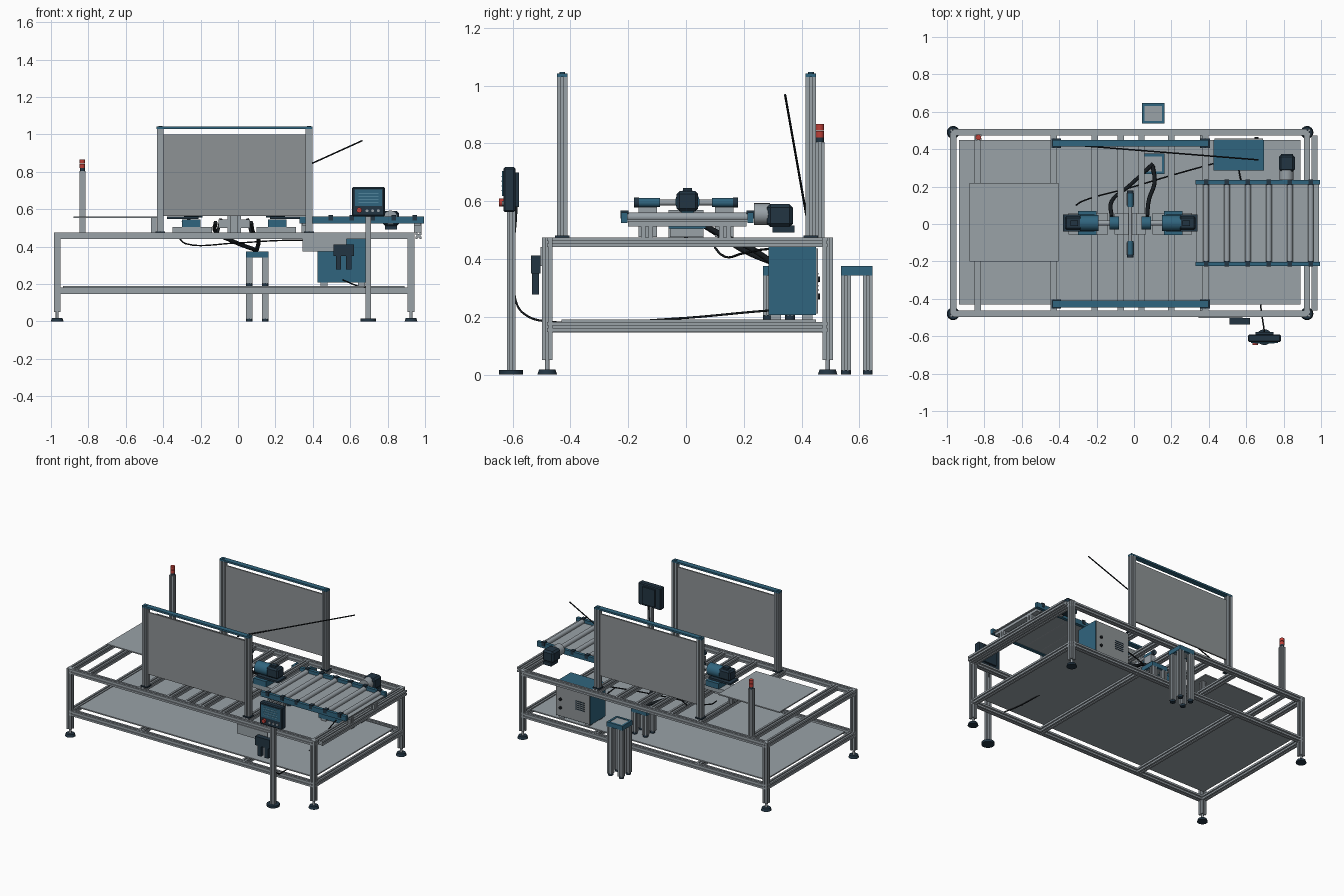
import bpy, bmesh
from math import pi
from mathutils import Vector, Matrix

cube = bpy.data.objects.get("Cube")
if cube:
    bpy.data.objects.remove(cube, do_unlink=True)


def material(name, r, g, b):
    m = bpy.data.materials.new(name)
    m.use_nodes = True
    m.diffuse_color = (r, g, b, 1)
    m.node_tree.nodes["Principled BSDF"].inputs["Base Color"].default_value = (r, g, b, 1)
    return m


METAL = material("aluminium grey", 0.32, 0.36, 0.39)
PANEL = material("panel grey", 0.27, 0.29, 0.30)
BLUE = material("machine blue", 0.03, 0.13, 0.21)
NAVY = material("dark navy", 0.016, 0.035, 0.055)
BLACK = material("cable black", 0.008, 0.011, 0.014)
RED = material("signal red", 0.5, 0.05, 0.04)
PALE = material("display blue", 0.16, 0.36, 0.48)


def finish(name, bm, mat, smooth=False):
    bmesh.ops.recalc_face_normals(bm, faces=bm.faces)
    for f in bm.faces:
        f.smooth = smooth and len(f.verts) == 4
    me = bpy.data.meshes.new(name)
    bm.to_mesh(me)
    bm.free()
    me.materials.append(mat)
    ob = bpy.data.objects.new(name, me)
    bpy.context.collection.objects.link(ob)
    return ob


def box(name, x, y, z, mat, bevel=0):
    """Box from three (low, high) ranges."""
    bm = bmesh.new()
    bmesh.ops.create_cube(bm, size=1)
    for v in bm.verts:
        v.co = [r[0] + (c + 0.5) * (r[1] - r[0]) for r, c in zip((x, y, z), v.co)]
    if bevel:
        bmesh.ops.bevel(bm, geom=bm.edges[:], offset=bevel, segments=1, affect='EDGES')
    return finish(name, bm, mat)


def placement(a, b):
    a, b = Vector(a), Vector(b)
    d = b - a
    return Matrix.Translation((a + b) / 2) @ d.to_track_quat('Z', 'Y').to_matrix().to_4x4(), d.length


def rod(name, a, b, r, mat, sides=20, r2=None):
    """Cylinder or cone between two points."""
    m, length = placement(a, b)
    bm = bmesh.new()
    bmesh.ops.create_cone(bm, cap_ends=True, segments=sides, radius1=r,
                          radius2=r if r2 is None else r2, depth=length, matrix=m)
    return finish(name, bm, mat, True)


def bar(name, a, b, w=0.034, mat=METAL):
    """Square extrusion with a slot along each side."""
    m, length = placement(a, b)
    h, s, d = w / 2, w * 0.12, w * 0.2
    side = [(h, -h), (h, -s), (h - d, -s), (h - d, s), (h, s)]
    bm = bmesh.new()
    ring = []
    for k in range(4):
        turn = Matrix.Rotation(k * pi / 2, 3, 'Z')
        ring += [bm.verts.new(turn @ Vector((px, py, -length / 2))) for px, py in side]
    base = bm.faces.new(ring)
    ext = bmesh.ops.extrude_face_region(bm, geom=[base], use_keep_orig=True)
    top = [g for g in ext["geom"] if isinstance(g, bmesh.types.BMVert)]
    bmesh.ops.translate(bm, verts=top, vec=(0, 0, length))
    bm.transform(m)
    return finish(name, bm, mat)


def cable(name, points, r, mat=BLACK):
    cu = bpy.data.curves.new(name, 'CURVE')
    cu.dimensions = '3D'
    cu.bevel_depth, cu.bevel_resolution, cu.use_fill_caps = r, 1, True
    sp = cu.splines.new('BEZIER')
    sp.resolution_u = 6
    sp.bezier_points.add(len(points) - 1)
    for bp, p in zip(sp.bezier_points, points):
        bp.co = p
        bp.handle_left_type = bp.handle_right_type = 'AUTO'
    tmp = bpy.data.objects.new(name + "_path", cu)
    bpy.context.collection.objects.link(tmp)
    me = bpy.data.meshes.new_from_object(tmp)
    bpy.data.objects.remove(tmp, do_unlink=True)
    me.materials.clear()
    me.materials.append(mat)
    bpy.context.collection.objects.link(bpy.data.objects.new(name, me))


# Table frame: legs, levelling feet, rails and cross bars
X0, X1, Y0, Y1 = -0.967, 0.925, -0.48, 0.49
for x in (X0, X1):
    for y in (Y0, Y1):
        bar("table_leg", (x, y, 0.05), (x, y, 0.475), 0.036)
        rod("levelling_screw", (x, y, 0.012), (x, y, 0.05), 0.008, METAL, 12)
        rod("levelling_foot", (x, y, 0), (x, y, 0.018), 0.034, NAVY, 24, 0.028)
for z in (0.165, 0.458):
    for y in (Y0, Y1):
        bar("long_rail", (X0, y, z), (X1, y, z))
    for x in (X0, X1):
        bar("end_rail", (x, Y0, z), (x, Y1, z))
for x in (-0.835, -0.43, -0.21, -0.07, 0.04, 0.2, 0.38, 0.965):
    bar("upper_cross_bar", (x, Y0 + 0.017, 0.458), (x, Y1 - 0.017, 0.458))
for x in (-0.43, 0.37):
    bar("lower_cross_bar", (x, Y0, 0.163), (x, Y1, 0.163))
box("lower_shelf", (-0.935, 0.89), (-0.43, 0.45), (0.182, 0.19), METAL)

# Two guard screens
for y in (-0.428, 0.432):
    for x in (-0.415, 0.38):
        bar("screen_post", (x, y, 0.476), (x, y, 1.03), 0.036)
        box("post_foot", (x - 0.026, x + 0.026), (y - 0.025, y + 0.025), (0.475, 0.482), NAVY)
    box("screen_panel", (-0.4, 0.365), (y - 0.005, y + 0.005), (0.565, 1.0), PANEL)
    box("screen_top_rail", (-0.435, 0.398), (y - 0.018, y + 0.018), (1.03, 1.042), BLUE)
    for x in (-0.415, 0.38):
        rod("rail_cap", (x, y, 1.04), (x, y, 1.046), 0.01, BLUE)

# Feed plate and signal tower
box("feed_plate", (-0.88, -0.405), (-0.2, 0.22), (0.552, 0.56), METAL)
for y in (-0.14, 0.14):
    bar("feed_plate_post", (-0.45, y, 0.475), (-0.45, y, 0.552), 0.03)
bar("signal_post", (-0.832, 0.463, 0.475), (-0.832, 0.463, 0.805), 0.032)
rod("signal_base", (-0.832, 0.463, 0.805), (-0.832, 0.463, 0.82), 0.014, NAVY)
for z in (0.82, 0.845):
    rod("signal_lamp", (-0.832, 0.463, z), (-0.832, 0.463, z + 0.022), 0.015, RED)

# Roller conveyor
for y in (-0.213, 0.223):
    box("conveyor_side", (0.33, 0.995), (y - 0.011, y + 0.011), (0.525, 0.56), BLUE)
box("conveyor_bed", (0.335, 0.99), (-0.205, 0.215), (0.53, 0.537), METAL)
for i in range(6):
    x = 0.385 + i * 0.112
    rod("conveyor_roller", (x, -0.202, 0.545), (x, 0.212, 0.545), 0.016, METAL)
    for y in (-0.213, 0.223):
        box("roller_bearing", (x - 0.012, x + 0.012), (y - 0.014, y + 0.014), (0.54, 0.568), NAVY)
for x in (0.36, 0.96):
    for y in (-0.135, 0.135):
        bar("conveyor_leg", (x, y, 0.475), (x, y, 0.53), 0.04)
    box("conveyor_tie", (x - 0.018, x + 0.018), (-0.2, 0.21), (0.512, 0.53), METAL)
rod("gearbox", (0.815, 0.235, 0.555), (0.815, 0.29, 0.555), 0.038, METAL)
box("conveyor_motor", (0.775, 0.86), (0.28, 0.37), (0.51, 0.59), NAVY, 0.012)
box("motor_terminal_box", (0.785, 0.85), (0.3, 0.375), (0.492, 0.515), NAVY)

# Central clamping station, mirrored about its own centre
C = -0.02
box("station_column", (C - 0.035, C + 0.035), (-0.06, 0.06), (0.475, 0.57), METAL)
box("station_crosshead", (C - 0.085, C + 0.085), (-0.055, 0.055), (0.5, 0.545), METAL)
rod("cross_spindle", (C, -0.17, 0.595), (C, 0.18, 0.595), 0.01, METAL)
for s in (-1, 1):
    def span(a, b):
        return tuple(sorted((C + s * a, C + s * b)))

    def axial(name, a, b, r, mat):
        rod(name, (C + s * a, 0.005, 0.598), (C + s * b, 0.005, 0.598), r, mat, 28)

    rod("spindle_cylinder", (C, s * 0.09, 0.595), (C, s * 0.165, 0.595), 0.016, BLUE)
    rod("spindle_cap", (C, s * 0.163, 0.595), (C, s * 0.18, 0.595), 0.017, NAVY)
    box("spindle_bracket", (C - 0.02, C + 0.02), tuple(sorted((s * 0.1, s * 0.165))), (0.476, 0.58), METAL)
    box("slide_base", span(0.12, 0.33), (-0.055, 0.06), (0.476, 0.506), METAL)
    box("slide_carriage", span(0.18, 0.28), (-0.06, 0.07), (0.506, 0.545), BLUE)
    box("motor_mount", span(0.19, 0.36), (-0.04, 0.05), (0.547, 0.56), NAVY)
    axial("drive_housing", 0.17, 0.27, 0.042, BLUE)
    box("drive_motor", span(0.26, 0.35), (-0.032, 0.042), (0.565, 0.635), NAVY, 0.01)
    box("drive_plug", span(0.28, 0.32), (-0.01, 0.02), (0.63, 0.646), NAVY)
    axial("drive_shaft", 0.1, 0.18, 0.014, METAL)
    axial("clamp_chuck", 0.06, 0.11, 0.035, BLUE)
    rod("column_brace", (C + s * 0.09, 0, 0.476), (C + s * 0.07, 0, 0.55), 0.008, BLACK)

# Electrical cabinet with its vented door
box("cabinet", (0.425, 0.695), (0.285, 0.45), (0.207, 0.442), BLUE)
box("cabinet_door", (0.43, 0.69), (0.45, 0.456), (0.212, 0.437), PANEL)
for i in range(5):
    z = 0.29 + i * 0.014
    box("door_vent", (0.47, 0.54), (0.455, 0.458), (z, z + 0.006), NAVY)
for z in (0.27, 0.33):
    rod("door_knob", (0.655, 0.455, z), (0.655, 0.464, z), 0.01, BLACK, 12)
for x in (0.46, 0.66):
    for y in (0.31, 0.42):
        box("cabinet_foot", (x - 0.018, x + 0.018), (y - 0.018, y + 0.018), (0.19, 0.207), METAL)


# Hollow topped stands, one behind the table and one on the shelf
def stand(y, floor):
    x = 0.103
    for dx in (-0.042, 0.042):
        for dy in (-0.038, 0.038):
            bar("stand_leg", (x + dx, y + dy, floor + 0.014), (x + dx, y + dy, 0.345), 0.034)
            rod("stand_foot", (x + dx, y + dy, floor), (x + dx, y + dy, floor + 0.016), 0.017, NAVY, 12)
        box("stand_rim_side", tuple(sorted((x + dx * 1.1, x + dx * 1.45))), (y - 0.055, y + 0.055), (0.343, 0.375), BLUE)
    for s in (-1, 1):
        box("stand_rim_end", (x - 0.061, x + 0.061), tuple(sorted((y + s * 0.04, y + s * 0.055))), (0.343, 0.375), BLUE)
    box("stand_top", (x - 0.05, x + 0.05), (y - 0.045, y + 0.045), (0.345, 0.372), METAL)


stand(0.591, 0)
stand(0.322, 0.19)

# Operator console on its pedestal
rod("pedestal_base", (0.697, -0.605, 0), (0.697, -0.605, 0.016), 0.042, NAVY, 28)
bar("pedestal_post", (0.697, -0.605, 0.016), (0.697, -0.605, 0.57), 0.03)
box("console", (0.61, 0.785), (-0.632, -0.59), (0.562, 0.718), NAVY, 0.006)
box("console_back", (0.65, 0.745), (-0.59, -0.578), (0.58, 0.7), NAVY)
box("console_screen", (0.625, 0.77), (-0.636, -0.631), (0.618, 0.705), BLUE)
for i in range(4):
    z = 0.635 + i * 0.016
    box("screen_line", (0.645, 0.75), (-0.638, -0.635), (z, z + 0.004), PALE)
rod("stop_button", (0.648, -0.647, 0.595), (0.648, -0.63, 0.595), 0.014, RED)
for x in (0.69, 0.72, 0.75):
    rod("console_button", (x, -0.637, 0.592), (x, -0.63, 0.592), 0.008, METAL, 12)

# Service box and its backing plate on the front rail
box("service_plate", (0.345, 0.58), (-0.503, -0.497), (0.375, 0.442), METAL)
box("service_box", (0.51, 0.62), (-0.537, -0.503), (0.35, 0.412), NAVY)
for x in (0.538, 0.592):
    box("service_plug", (x - 0.014, x + 0.014), (-0.532, -0.508), (0.277, 0.35), NAVY)

# Cables
rod("straight_cable", (-0.3, 0.42, 0.53), (0.665, 0.343, 0.967), 0.004, BLACK, 8)
cable("console_cable", [(0.7, -0.585, 0.6), (0.7, -0.59, 0.26), (0.695, -0.56, 0.21), (0.68, -0.46, 0.182),
                        (0.63, -0.05, 0.193), (0.57, 0.24, 0.218), (0.56, 0.29, 0.222)], 0.004)
cable("left_hose", [(-0.12, 0.04, 0.53), (-0.12, 0.12, 0.48), (-0.03, 0.2, 0.43), (0.1, 0.32, 0.38)], 0.011)
cable("right_hose", [(0.07, 0.04, 0.53), (0.08, 0.13, 0.48), (0.11, 0.22, 0.44), (0.1, 0.31, 0.38)], 0.011)
cable("rail_cable", [(-0.31, 0.1, 0.44), (-0.28, 0.12, 0.416), (0.0, 0.2, 0.42), (0.2, 0.26, 0.432), (0.45, 0.33, 0.436)], 0.004)
